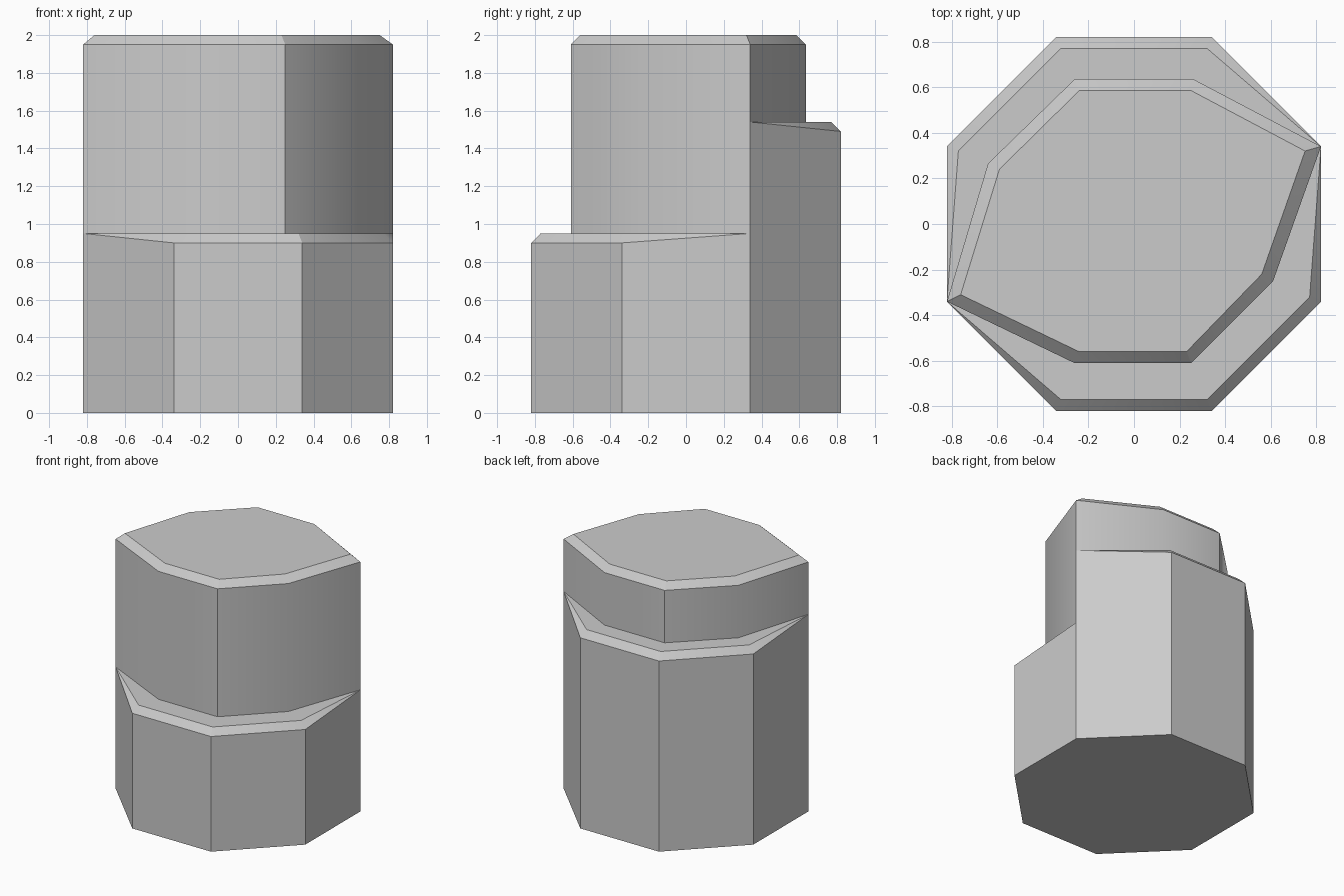
import bpy, bmesh
from math import radians

cube = bpy.data.objects.get("Cube")
if cube:
    bpy.data.objects.remove(cube, do_unlink=True)

stone = bpy.data.materials.new("light grey")
stone.use_nodes = True
colour = (0.6, 0.6, 0.6, 1)
stone.diffuse_color = colour
stone.node_tree.nodes["Principled BSDF"].inputs["Base Color"].default_value = colour

bm = bmesh.new()
RIGHT, LEFT = (-0.82, -0.34), (0.82, 0.34)   # the corners where both ledges taper out
RIGHT_TOP, LEFT_TOP = (-0.76, -0.31), (0.75, 0.32)
BEVEL = 0.05


def ring(points, z):
    return [bm.verts.new((x, y, z)) for x, y in points]


def skin(lower, upper):
    """Join two chains with faces, dropping corners that coincide."""
    for i in range(len(lower) - 1):
        corners = []
        for v in (lower[i], lower[i + 1], upper[i + 1], upper[i]):
            if all((v.co - c.co).length > 1e-5 for c in corners):
                corners.append(v)
        if len(corners) > 2:
            bm.faces.new(corners)


def half(start, end, start_top, end_top, outer, inset, tower, cap, step):
    """One side of the column: wall, bevelled ledge, set-back tower, bevelled top."""
    def chain(mid, z):
        return ring([start] + mid + [end], z)
    floor = chain(outer, 0)
    rim = chain(outer, step - BEVEL)
    rim[0].co.z = rim[-1].co.z = step
    ledge = chain(inset, step)
    base = chain(tower, step)
    shoulder = chain(tower, 2 - BEVEL)
    top = ring([start_top] + cap + [end_top], 2)
    levels = [floor, rim, ledge, base, shoulder, top]
    for lower, upper in zip(levels, levels[1:]):
        skin(lower, upper)
    return floor, top


# front half with the low ledge
floor_a, top_a = half(
    RIGHT, LEFT, RIGHT_TOP, LEFT_TOP,
    [(-0.34, -0.82), (0.34, -0.82), (0.82, -0.34)],
    [(-0.32, -0.77), (0.32, -0.77), (0.77, -0.32)],
    [(-0.26, -0.61), (0.25, -0.61), (0.61, -0.25)],
    [(-0.24, -0.56), (0.23, -0.56), (0.56, -0.22)], 0.95)
# back half with the high ledge
floor_b, top_b = half(
    LEFT, RIGHT, LEFT_TOP, RIGHT_TOP,
    [(0.34, 0.82), (-0.34, 0.82), (-0.82, 0.34)],
    [(0.32, 0.77), (-0.32, 0.77), (-0.77, 0.32)],
    [(0.26, 0.635), (-0.26, 0.635), (-0.64, 0.265)],
    [(0.25, 0.585), (-0.24, 0.585), (-0.59, 0.24)], 1.54)

# flat top and underside
bm.faces.new(top_a[:-1] + top_b[:-1])
bm.faces.new((floor_a[:-1] + floor_b[:-1])[::-1])
bmesh.ops.remove_doubles(bm, verts=bm.verts, dist=1e-4)

mesh = bpy.data.meshes.new("stepped_column")
bm.to_mesh(mesh)
bm.free()
mesh.materials.append(stone)
column = bpy.data.objects.new("stepped_column", mesh)
bpy.context.collection.objects.link(column)
bpy.context.view_layer.objects.active = column
column.select_set(True)
bpy.ops.object.shade_smooth_by_angle(angle=radians(30))
